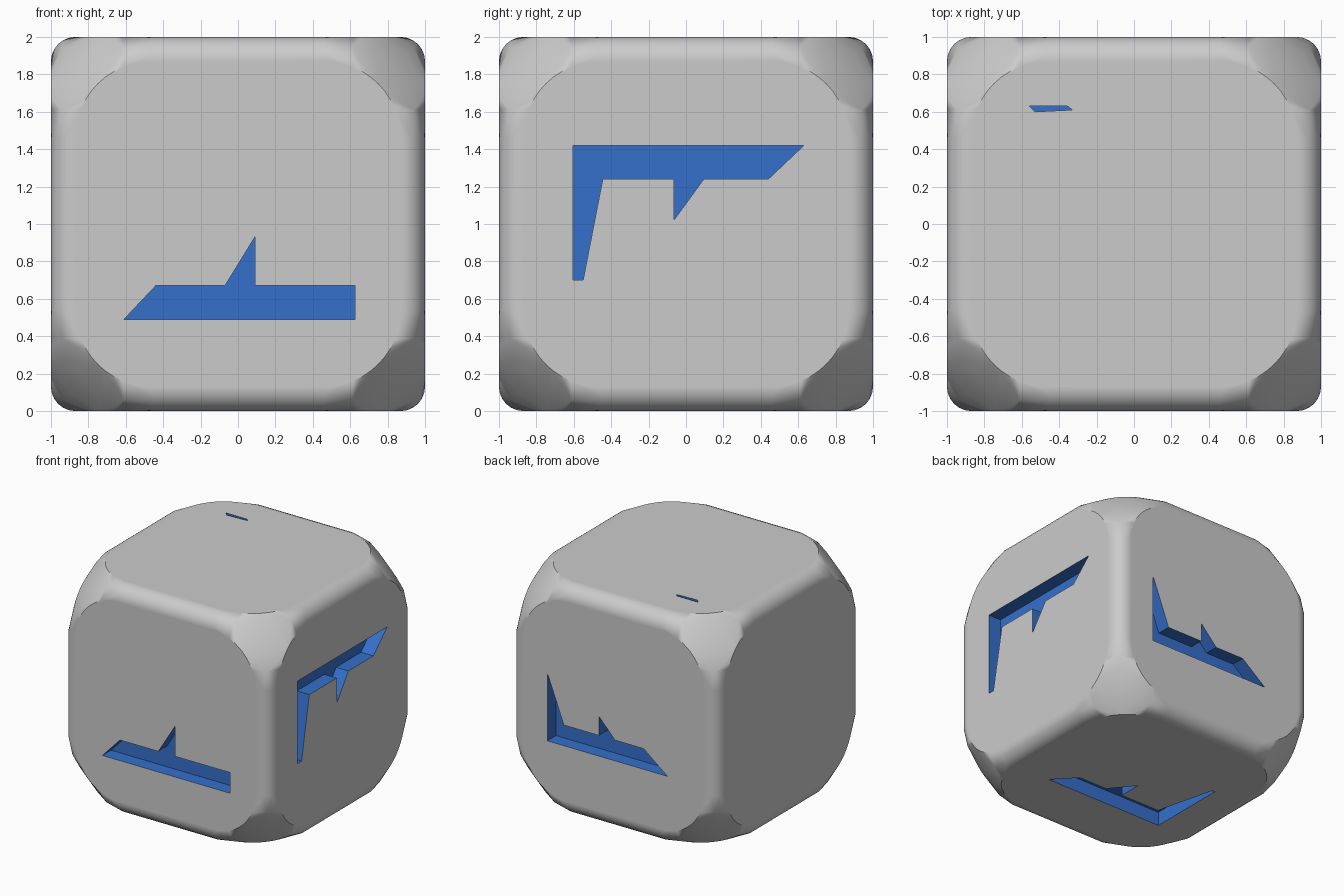
import bpy, bmesh, math
from itertools import product
from mathutils import Vector

if "Cube" in bpy.data.objects:
    bpy.data.objects.remove(bpy.data.objects["Cube"])

FLAT, ROUND, INNER = 0.46, 0.41, 0.13   # straight edge half-length, face corner radius, edge radius
DEPTH = 0.12
CENTRE = Vector((0, 0, 1))


def link(name, bm, mats):
    mesh = bpy.data.meshes.new(name)
    bm.to_mesh(mesh)
    bm.free()
    for m in mats:
        mesh.materials.append(m)
    ob = bpy.data.objects.new(name, mesh)
    bpy.context.collection.objects.link(ob)
    return ob


blue = bpy.data.materials.new("blue_recess")
blue.diffuse_color = (0.035, 0.16, 0.6, 1)
blue.use_nodes = True
blue.node_tree.nodes["Principled BSDF"].inputs["Base Color"].default_value = blue.diffuse_color

# One octant of the body: face outline arcs, edge roundings, bulged corner
pts = []
for i in range(13):
    t = math.pi / 2 * i / 12
    c, s = math.cos(t), math.sin(t)
    pts.append((FLAT + ROUND * c, FLAT + ROUND * s, 1))
    if i % 2 == 0:
        r = 1 - INNER
        pts.append((r + INNER * c, r + INNER * s, FLAT))
for k in (1, 0.9, 0.8, 0.65):
    pts.append(tuple(Vector((1, 1, k)).normalized() * 1.465))

# Rounded cube: hull of the octant points turned and mirrored everywhere
bm = bmesh.new()
for sx, sy, sz in product((-1, 1), repeat=3):
    for x, y, z in pts:
        for p in ((x, y, z), (y, z, x), (z, x, y)):
            bm.verts.new((p[0] * sx, p[1] * sy, p[2] * sz + 1))
bmesh.ops.remove_doubles(bm, verts=bm.verts, dist=0.0005)
res = bmesh.ops.convex_hull(bm, input=bm.verts)
bmesh.ops.delete(bm, geom=[v for v in bm.verts if not v.link_faces], context='VERTS')
bmesh.ops.dissolve_limit(bm, angle_limit=math.radians(0.5), verts=bm.verts, edges=bm.edges)
bmesh.ops.recalc_face_normals(bm, faces=bm.faces)
body = link("rounded_cube_body", bm, [None, blue])

# Engraved marks: outline in face coordinates, face normal, across and up directions
X, Y, Z = Vector((1, 0, 0)), Vector((0, 1, 0)), Vector((0, 0, 1))
marks = [
    # front: bar with spike
    ([(-.61, -.51), (.625, -.51), (.625, -.33), (.09, -.33), (.09, -.07),
      (-.07, -.33), (-.44, -.33)], -Y, X, Z),
    # right: bar with hanging spike and leg
    ([(-.605, .42), (.63, .42), (.44, .24), (.095, .24), (-.065, .02),
      (-.065, .24), (-.445, .24), (-.55, -.30), (-.605, -.30)], X, Y, Z),
    # back: bar with spike and rising leg
    ([(-.64, -.39), (.52, -.39), (.29, -.21), (.015, -.21), (-.14, -.045),
      (-.14, -.21), (-.48, -.21), (-.635, .19), (-.64, .19)], Y, -X, Z),
    # bottom: bar with spike and long leg
    ([(-.605, -.42), (.53, -.42), (.36, -.24), (.09, -.24), (-.075, -.04),
      (-.075, -.24), (-.45, -.24), (-.58, .28), (-.605, .28)], -Z, X, Y),
    # top: thin sliver
    ([(-.56, .63), (-.53, .60), (-.33, .61), (-.355, .63)], Z, X, Y),
]
bm = bmesh.new()
for outline, n, h, v in marks:
    base = [bm.verts.new(CENTRE + n * (1 - DEPTH) + h * a + v * b) for a, b in outline]
    face = bm.faces.new(base)
    ext = bmesh.ops.extrude_face_region(bm, geom=[face], use_keep_orig=True)
    top = [e for e in ext['geom'] if isinstance(e, bmesh.types.BMVert)]
    bmesh.ops.translate(bm, verts=top, vec=n * 0.3)
bmesh.ops.recalc_face_normals(bm, faces=bm.faces)
for f in bm.faces:
    f.material_index = 1
cutter = link("recess_cutter", bm, [None, blue])
cutter.hide_render = True

# Carve the marks, then drop the cutter
bpy.context.view_layer.objects.active = body
body.select_set(True)
mod = body.modifiers.new("carve", 'BOOLEAN')
mod.operation = 'DIFFERENCE'
mod.solver = 'EXACT'
mod.object = cutter
bpy.ops.object.modifier_apply(modifier=mod.name)
bpy.data.objects.remove(cutter)

# Smooth rounding with flat faces kept flat
bpy.ops.object.shade_smooth_by_angle(angle=math.radians(25))
wn = body.modifiers.new("flat_face_normals", 'WEIGHTED_NORMAL')
wn.keep_sharp = True
wn.weight = 100
